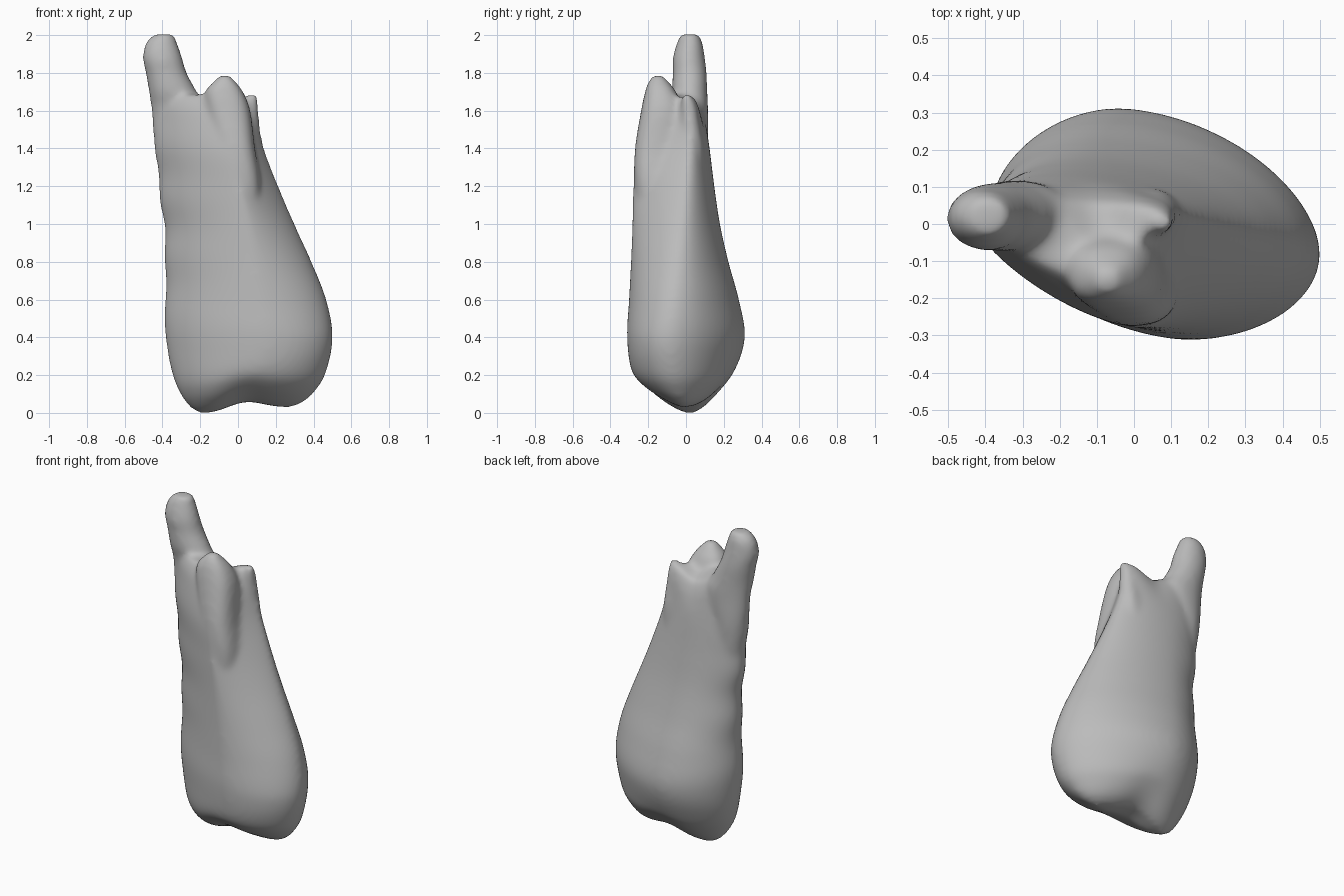
import bpy
import bmesh
from math import sin, cos, pi, exp, copysign
from mathutils import Vector

SIDES = 64
STEPS = 6

if "Cube" in bpy.data.objects:
    bpy.data.objects.remove(bpy.data.objects["Cube"])


def lerp(a, b, t):
    return a + (b - a) * t


def ease(value):
    t = min(max(value, 0), 1)
    return t * t * (3 - 2 * t)


def power(value, exponent):
    return copysign(abs(value) ** exponent, value)


def smooth_rows(rows):
    """Catmull-Rom interpolation between the key sections."""
    vecs = [Vector(r) for r in rows]
    out = []
    for i in range(len(vecs) - 1):
        a, b = vecs[i], vecs[i + 1]
        before = vecs[max(i - 1, 0)]
        after = vecs[min(i + 2, len(vecs) - 1)]
        for k in range(STEPS):
            t = k / STEPS
            out.append(a + 0.5 * t * ((b - before) + t * (
                2 * before - 5 * a + 4 * b - after
                + t * (3 * (a - b) + after - before))))
    return out + [vecs[-1]]


def loft(bm, rows, shape):
    """Skin closed sections; shape gives the points of one section."""
    rings = [[bm.verts.new(p) for p in shape(row)] for row in smooth_rows(rows)]
    for low, high in zip(rings, rings[1:]):
        for i in range(SIDES):
            j = (i + 1) % SIDES
            bm.faces.new((low[i], low[j], high[j], high[i]))
    # Caps are strips across the section, so that they follow a bent rim
    for ring in (rings[0], rings[-1]):
        for i in range(SIDES // 2):
            corners = (ring[i], ring[i + 1], ring[-i - 1], ring[-i])
            bm.faces.new(list(dict.fromkeys(corners)))


def body_section(row):
    z, left, right, front, back = row
    t = min(max((z - 0.4) / 1.2, 0), 1)
    # Extremes of the skewed oval drift as it rises from the round base
    base = ease(z / 0.35)
    mid_x, mid_y = (left + right) / 2, (front + back) / 2
    left_y = lerp(mid_y + 0.01, lerp(0.02, 0.03, t), base)
    right_y = lerp(mid_y - 0.03, lerp(-0.08, 0.04, t), base)
    back_x = lerp(mid_x, lerp(-0.04, -0.22, t), base)
    front_x = lerp(mid_x, lerp(0.15, -0.05, t), base)
    # Wavy ridge down the left edge
    left += 0.006 * sin(z * 21) * min(z, 1)
    points = []
    for i in range(SIDES):
        a = 2 * pi * i / SIDES
        c, s = cos(a), sin(a)
        # Flatter front quarters near the top leave grooves between the cusps
        if s > 0:
            n = lerp(1.73, 1.9, t) if c > 0 else 1.9
        else:
            n = lerp(2, 1, t) if c > 0 else lerp(1.65, 1.4, t)
        c, s = power(c, 2 / n), power(s, 2 / n)
        mid_x = back_x if s > 0 else front_x
        mid_y = right_y if c > 0 else left_y
        x = mid_x + c * ((right - mid_x) if c > 0 else (mid_x - left))
        y = mid_y + s * ((back - mid_y) if s > 0 else (mid_y - front))
        # Notch between the two lobes underneath
        lift = 0.06 * exp(-((x - 0.04) / 0.13) ** 2) + 0.03 * ease(x / 0.25)
        # Saddle at the back of the top
        dip = 0.07 * exp(-((x + 0.1) / 0.1) ** 2) * ease((y + 0.12) / 0.2)
        points.append((x, y, z + (1 - ease(z / 0.35)) * lift
                       - ease((z - 1.4) / 0.25) * dip))
    return points


def oval_section(row, n=2):
    z, x, y, rx, ry = row
    angles = [2 * pi * i / SIDES for i in range(SIDES)]
    return [(x + rx * power(cos(a), 2 / n),
             y + ry * power(sin(a), 2 / n), z) for a in angles]


def boxy_section(row):
    return oval_section(row, 2.5)


# Sections of the body: height, left, right, front, back
body_rows = [
    (-.005, -.2, .27, -.045, .07), (.03, -.255, .35, -.125, .13),
    (.1, -.305, .415, -.222, .195), (.2, -.345, .465, -.287, .255),
    (.4, -.385, .502, -.312, .312), (.6, -.385, .468, -.302, .28),
    (.8, -.385, .39, -.292, .225), (1, -.395, .3, -.285, .18),
    (1.2, -.42, .215, -.28, .15), (1.4, -.44, .14, -.27, .125),
    (1.6, -.445, .1, -.22, .095), (1.685, -.41, .06, -.17, .06)]

# Sections of the cusps: height, centre x, centre y, half width, half depth
horn_rows = [
    (1.1, -.33, .03, .06, .06), (1.4, -.33, .03, .11, .085),
    (1.6, -.315, .03, .143, .087), (1.7, -.345, .02, .127, .093),
    (1.8, -.38, .02, .109, .09), (1.88, -.4, .015, .105, .085),
    (1.96, -.405, .02, .083, .068), (2.005, -.39, .02, .052, .047)]
front_rows = [
    (.9, .04, -.16, .07, .08), (1.2, .02, -.16, .1, .11),
    (1.4, -.01, -.155, .1, .115), (1.6, -.05, -.13, .115, .108),
    (1.7, -.073, -.135, .1, .082), (1.75, -.072, -.145, .062, .055),
    (1.79, -.07, -.15, .025, .025)]
small_rows = [
    (1.2, .04, .03, .08, .07), (1.4, .05, .03, .07, .065),
    (1.55, .055, .02, .058, .05), (1.63, .068, .012, .04, .04),
    (1.69, .08, 0, .022, .022)]

bm = bmesh.new()
loft(bm, body_rows, body_section)
loft(bm, horn_rows, oval_section)
loft(bm, front_rows, boxy_section)
loft(bm, small_rows, oval_section)
bmesh.ops.recalc_face_normals(bm, faces=bm.faces)
mesh = bpy.data.meshes.new("tooth_body")
bm.to_mesh(mesh)
bm.free()
tooth = bpy.data.objects.new("tooth_body", mesh)
bpy.context.collection.objects.link(tooth)

# Fuse the lofts into one skin and soften the joins
remesh = tooth.modifiers.new("fuse", "REMESH")
remesh.mode = "VOXEL"
remesh.voxel_size = 0.014
remesh.use_smooth_shade = True
soften = tooth.modifiers.new("soften", "SMOOTH")
soften.factor = 0.5
soften.iterations = 18

# One plain grey
grey = bpy.data.materials.new("plain_grey")
grey.use_nodes = True
colour = (0.5, 0.5, 0.5, 1)
grey.diffuse_color = colour
grey.node_tree.nodes["Principled BSDF"].inputs["Base Color"].default_value = colour
mesh.materials.append(grey)
